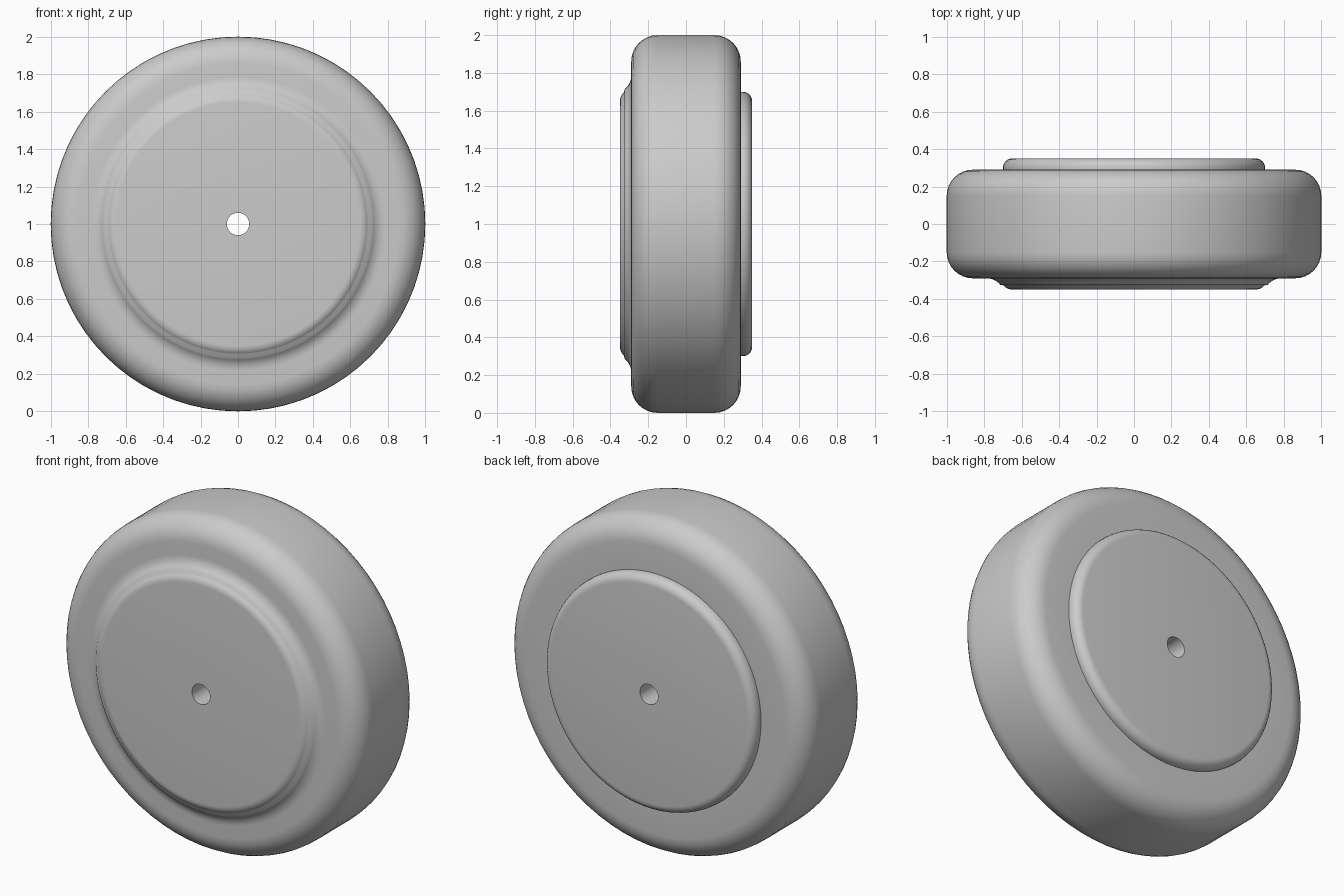
import bpy, bmesh, math

if "Cube" in bpy.data.objects:
    bpy.data.objects.remove(bpy.data.objects["Cube"])

SEGMENTS = 72
RADIUS = 1.0


def arc(cr, cy, rad, start, end, steps=6):
    """Points (radius, y) along a fillet; angles in degrees."""
    pts = []
    for i in range(steps + 1):
        a = math.radians(start + (end - start) * i / steps)
        pts.append((cr + rad * math.cos(a), cy + rad * math.sin(a)))
    return pts


# Closed cross-section from the front bore edge, round the tyre, to the back
profile = [(0.06, -0.35)]
profile += arc(0.65, -0.29, 0.06, -90, -40, 5)      # front hub shoulder
profile += arc(0.785, -0.38, 0.09, 142, 90, 5)      # soft flare into front face
profile += arc(0.86, -0.15, 0.14, -90, 0, 8)        # front tyre shoulder
profile += arc(0.86, 0.15, 0.14, 0, 90, 8)          # back tyre shoulder
profile += [(0.70, 0.29)]                           # sharp step to the back hub
profile += arc(0.65, 0.30, 0.05, 0, 90, 6)          # back hub rounded edge
profile += [(0.06, 0.35)]

# Spin the cross-section about the wheel axle
bm = bmesh.new()
rings = []
for i in range(SEGMENTS):
    a = 2 * math.pi * i / SEGMENTS
    rings.append([bm.verts.new((r * math.cos(a), y, RADIUS + r * math.sin(a)))
                  for r, y in profile])
n = len(profile)
for i in range(SEGMENTS):
    p, q = rings[i], rings[(i + 1) % SEGMENTS]
    for j in range(n):
        k = (j + 1) % n
        bm.faces.new((p[j], p[k], q[k], q[j]))
bmesh.ops.recalc_face_normals(bm, faces=bm.faces)

mesh = bpy.data.meshes.new("wheel")
bm.to_mesh(mesh)
bm.free()
wheel = bpy.data.objects.new("wheel", mesh)
bpy.context.collection.objects.link(wheel)

# Plain grey finish
grey = bpy.data.materials.new("grey")
grey.diffuse_color = (0.6, 0.6, 0.6, 1)
grey.use_nodes = True
grey.node_tree.nodes["Principled BSDF"].inputs["Base Color"].default_value = grey.diffuse_color
mesh.materials.append(grey)

# Smooth shading with crisp bore and hub step
bpy.context.view_layer.objects.active = wheel
wheel.select_set(True)
bpy.ops.object.shade_smooth_by_angle(angle=math.radians(35))
